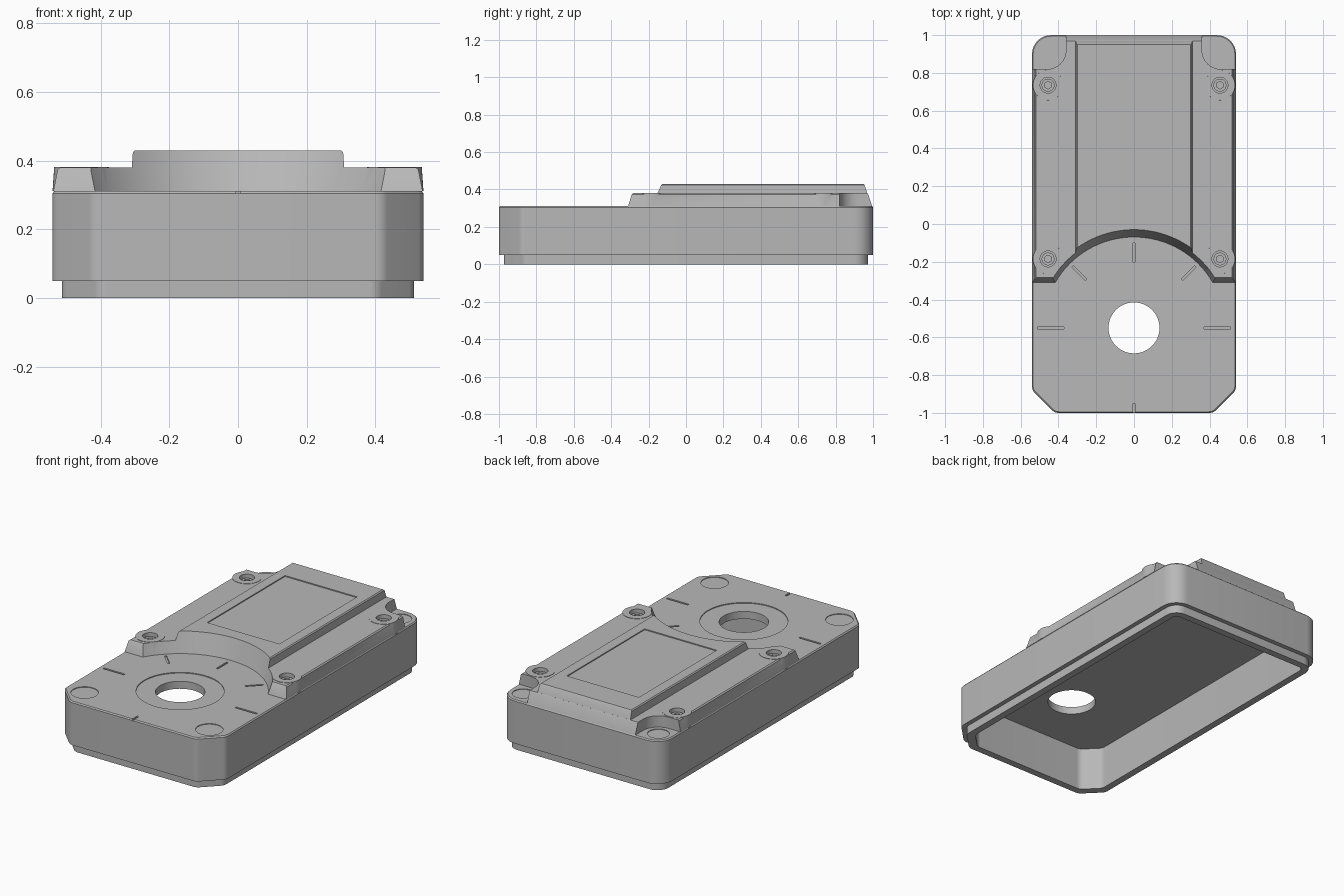
import bpy, bmesh, math
from mathutils import Vector, Matrix

old = bpy.data.objects.get("Cube")
if old:
    bpy.data.objects.remove(old, do_unlink=True)

grey = bpy.data.materials.new("light_grey")
grey.use_nodes = True
GREY = (0.48, 0.48, 0.48, 1)
grey.diffuse_color = GREY
grey.node_tree.nodes["Principled BSDF"].inputs["Base Color"].default_value = GREY


def rounded(corners, steps=8):
    """Round each (x, y, radius) corner of a polygon."""
    out = []
    for i, (x, y, r) in enumerate(corners):
        p = Vector((x, y))
        if r == 0:
            out.append(p)
            continue
        a = (Vector(corners[i - 1][:2]) - p).normalized()
        b = (Vector(corners[(i + 1) % len(corners)][:2]) - p).normalized()
        half = a.angle(b) / 2
        centre = p + (a + b).normalized() * r / math.sin(half)
        start = p + a * r / math.tan(half) - centre
        turn = math.pi - 2 * half
        if a.x * b.y - a.y * b.x > 0:
            turn = -turn
        for k in range(steps + 1):
            out.append(centre + Matrix.Rotation(turn * k / steps, 2) @ start)
    return out


def finish(name, bm):
    bmesh.ops.recalc_face_normals(bm, faces=bm.faces)
    mesh = bpy.data.meshes.new(name)
    bm.to_mesh(mesh)
    bm.free()
    mesh.materials.append(grey)
    ob = bpy.data.objects.new(name, mesh)
    bpy.context.collection.objects.link(ob)
    return ob


def loft(name, levels):
    """Solid through a list of (z, outline) levels."""
    bm = bmesh.new()
    rings = [[bm.verts.new((p.x, p.y, z)) for p in pts] for z, pts in levels]
    n = len(rings[0])
    for lo, hi in zip(rings, rings[1:]):
        for i in range(n):
            j = (i + 1) % n
            bm.faces.new((lo[i], lo[j], hi[j], hi[i]))
    bm.faces.new(rings[0])
    bm.faces.new(rings[-1])
    return finish(name, bm)


def rect(x0, x1, y0, y1):
    return rounded([(x0, y0, 0), (x1, y0, 0), (x1, y1, 0), (x0, y1, 0)])


def box(name, x0, x1, y0, y1, z0, z1):
    return loft(name, [(z0, rect(x0, x1, y0, y1)), (z1, rect(x0, x1, y0, y1))])


def cone(name, x, y, z0, z1, r0, r1=None, sides=48):
    bm = bmesh.new()
    bmesh.ops.create_cone(bm, cap_ends=True, segments=sides, radius1=r0,
                          radius2=r0 if r1 is None else r1, depth=z1 - z0,
                          matrix=Matrix.Translation((x, y, (z0 + z1) / 2)))
    return finish(name, bm)


def combine(target, tool, operation="DIFFERENCE"):
    """Apply a boolean and throw the tool away."""
    mod = target.modifiers.new("cut", "BOOLEAN")
    mod.operation = operation
    mod.solver = "EXACT"
    mod.object = tool
    bpy.context.view_layer.objects.active = target
    bpy.ops.object.modifier_apply(modifier=mod.name)
    bpy.data.objects.remove(tool, do_unlink=True)


def case_outline(d):
    """Case footprint, inset by d: chamfered front, rounded back corners."""
    w, f, b = 0.54 - d, -1 + d, 1 - d
    c, r = 0.12 - d * 0.4, max(0.1 - d, 0.02)
    return rounded([(-w + c, f, 0.05), (w - c, f, 0.05), (w, f + c, 0.05),
                    (w, b, r), (-w, b, r), (-w, f + c, 0.05)])


TOP, DECK, PANEL = 0.312, 0.38, 0.43
DIAL_Y = -0.55
SIDES = (-1, 1)

# Hollow case with stepped lip
case = loft("case", [(0, case_outline(0.027)), (0.05, case_outline(0.027)),
                     (0.05, case_outline(0)), (0.305, case_outline(0)),
                     (TOP, case_outline(0.006))])
combine(case, loft("cavity", [(-0.02, case_outline(0.07)), (0.262, case_outline(0.07))]))

# Dial: shallow recess, through hole and engraved ticks
combine(case, cone("dial_recess", 0, DIAL_Y, TOP - 0.005, 0.4, 0.24, sides=64))
combine(case, cone("dial_hole", 0, DIAL_Y, 0.2, 0.4, 0.135))
for angle, r0, r1 in ((0, 0.37, 0.51), (45, 0.36, 0.46), (90, 0.35, 0.45),
                      (135, 0.36, 0.46), (180, 0.37, 0.51), (270, 0.4, 0.48)):
    tick = box("tick", r0, r1, -0.006, 0.006, TOP - 0.008, 0.4)
    tick.data.transform(Matrix.Translation((0, DIAL_Y, 0))
                        @ Matrix.Rotation(math.radians(angle), 4, "Z"))
    combine(case, tick)

# Round corner recesses
for s in SIDES:
    combine(case, cone("front_pad", s * 0.415, -0.865, TOP - 0.004, 0.4, 0.075))
    combine(case, cone("back_pad", s * 0.45, 0.905, TOP - 0.004, 0.4, 0.06))

# Raised deck with sloping sides
deck = loft("deck", [(TOP - 0.002, rect(-0.538, 0.538, -0.31, 0.996)),
                     (DECK - 0.006, rect(-0.525, 0.525, -0.29, 0.974)),
                     (DECK, rect(-0.518, 0.518, -0.284, 0.97))])
bosses = [(s * 0.455, y) for s in SIDES for y in (-0.185, 0.735)]
for x, y in bosses:
    combine(deck, cone("boss", x, y, TOP - 0.001, DECK + 0.002, 0.085, 0.08), "UNION")
for s in SIDES:
    corner = rounded([(s * 0.36, 0.82, 0.1), (s * 0.7, 0.82, 0),
                      (s * 0.7, 1.2, 0), (s * 0.36, 1.2, 0)])
    combine(deck, loft("notch", [(0.29, corner), (0.5, corner)]))

# Raised panel with a sunken window
panel = loft("panel", [(DECK - 0.01, rect(-0.31, 0.31, -0.3, 0.973)),
                       (PANEL - 0.006, rect(-0.306, 0.306, -0.3, 0.955)),
                       (PANEL, rect(-0.3, 0.3, -0.3, 0.949))])
combine(panel, box("window", -0.24, 0.24, 0.05, 0.79, PANEL - 0.006, 0.5))

# Sloped arc around the dial
for part in (deck, panel):
    combine(part, cone("arc_cut", 0, DIAL_Y, 0.30, 0.45, 0.477, 0.527, sides=96))

# Screw wells and socket screws
screws = []
for x, y in bosses:
    combine(deck, cone("well", x, y, DECK - 0.045, 0.5, 0.042, sides=32))
    screw = cone("screw", x, y, DECK - 0.05, DECK - 0.018, 0.034, sides=32)
    combine(screw, cone("socket", x, y, DECK - 0.035, 0.5, 0.02, sides=6))
    screws.append(screw)

# Smooth the rounded corners, keep edges sharp
bpy.ops.object.select_all(action="DESELECT")
for ob in [case, deck, panel] + screws:
    ob.select_set(True)
bpy.context.view_layer.objects.active = case
bpy.ops.object.shade_smooth_by_angle(angle=math.radians(30))
